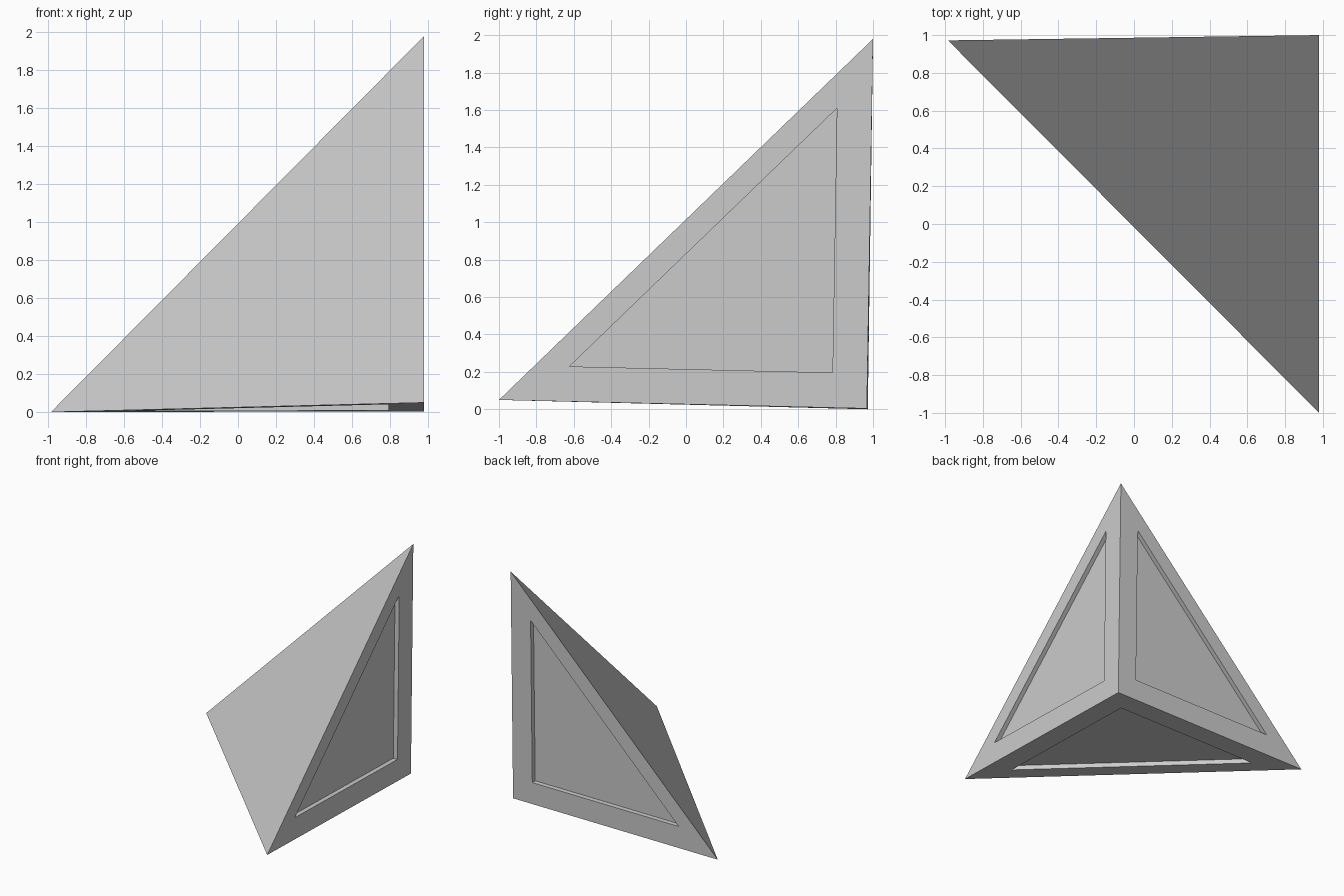
import bpy, bmesh
from mathutils import Vector

if "Cube" in bpy.data.objects:
    bpy.data.objects.remove(bpy.data.objects["Cube"])

# Corner of a cube: one square corner plus three tips
corner = Vector((0.98, 0.967, 0.004))
tip_left = Vector((-0.985, 0.972, 0.0))
tip_front = Vector((0.98, -1.0, 0.05))
tip_top = Vector((0.98, 1.0, 1.98))
SCALE, DEPTH = 0.715, 0.04

bm = bmesh.new()
c, l, f, t = [bm.verts.new(p) for p in (corner, tip_left, tip_front, tip_top)]
body_centre = (corner + tip_left + tip_front + tip_top) / 4


def ring(outer, inner):
    """Join two triangular loops with three quads."""
    for i in range(3):
        j = (i + 1) % 3
        bm.faces.new((outer[i], outer[j], inner[j], inner[i]))


def recessed_face(outer):
    """Triangular face with a frame and a sunken panel."""
    pts = [v.co for v in outer]
    mid = (pts[0] + pts[1] + pts[2]) / 3
    inward = (pts[1] - pts[0]).cross(pts[2] - pts[0]).normalized()
    if inward.dot(body_centre - mid) < 0:
        inward = -inward
    rim = [bm.verts.new(mid + (p - mid) * SCALE) for p in pts]
    floor = [bm.verts.new(v.co + inward * DEPTH) for v in rim]
    ring(outer, rim)
    ring(rim, floor)
    bm.faces.new(floor)


# Plain sloping face
bm.faces.new((l, f, t))

# Three square-cornered faces with sunken panels
for tri in ((c, f, t), (c, t, l), (c, l, f)):
    recessed_face(tri)

bmesh.ops.recalc_face_normals(bm, faces=bm.faces)
mesh = bpy.data.meshes.new("panelled_pyramid")
bm.to_mesh(mesh)
bm.free()
obj = bpy.data.objects.new("panelled_pyramid", mesh)
bpy.context.collection.objects.link(obj)
